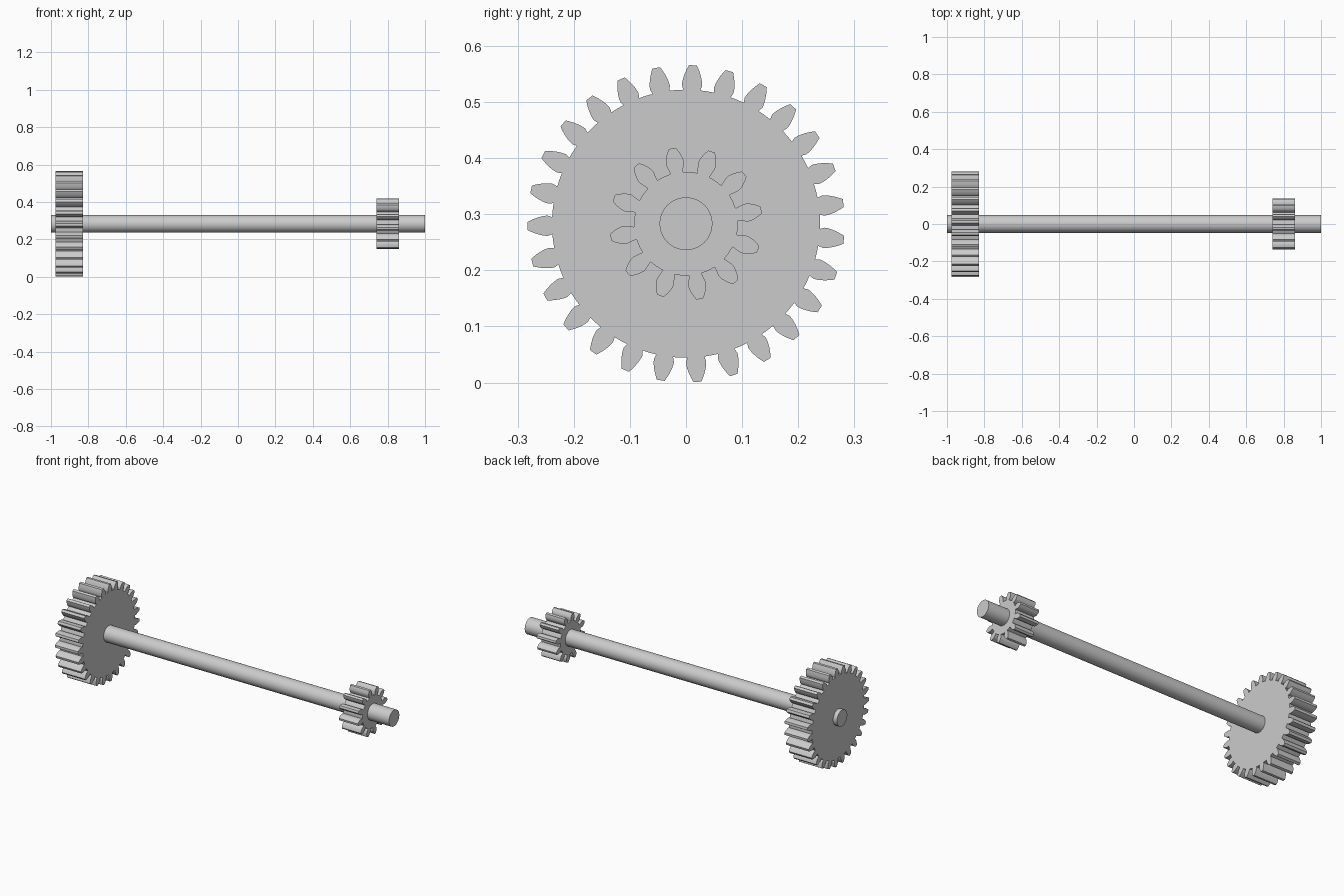
import bpy, bmesh, math

if "Cube" in bpy.data.objects:
    bpy.data.objects.remove(bpy.data.objects["Cube"])

AXIS_Z = 0.283
MODULE = 0.0195

steel = bpy.data.materials.new("steel grey")
steel.diffuse_color = (0.6, 0.6, 0.6, 1)
steel.use_nodes = True
steel.node_tree.nodes["Principled BSDF"].inputs["Base Color"].default_value = steel.diffuse_color


def extrude_outline(name, outline, x0, x1):
    """Extrude a list of (radius, angle from +z towards +y) along x."""
    bm = bmesh.new()
    verts = [bm.verts.new((x0, r * math.sin(a), AXIS_Z + r * math.cos(a)))
             for r, a in outline]
    face = bm.faces.new(verts)
    new = bmesh.ops.extrude_face_region(bm, geom=[face])["geom"]
    bmesh.ops.translate(bm, vec=(x1 - x0, 0, 0),
                        verts=[v for v in new if isinstance(v, bmesh.types.BMVert)])
    bmesh.ops.recalc_face_normals(bm, faces=bm.faces)
    mesh = bpy.data.meshes.new(name)
    bm.to_mesh(mesh)
    bm.free()
    mesh.materials.append(steel)
    ob = bpy.data.objects.new(name, mesh)
    bpy.context.collection.objects.link(ob)
    bpy.context.view_layer.objects.active = ob
    ob.select_set(True)
    bpy.ops.object.shade_smooth_by_angle(angle=math.radians(25))
    ob.select_set(False)
    return ob


def gear_outline(teeth, turn, root_half):
    """Involute teeth, 20 degree pressure angle, slightly undercut roots."""
    pitch = MODULE * teeth / 2
    tip, root = pitch + MODULE, pitch - 1.25 * MODULE
    base = pitch * math.cos(math.radians(20))
    inv = lambda t: math.tan(t) - t
    flank = [(root, root_half / root)]
    steps = 6
    for i in range(steps + 1):
        r = base + (tip - base) * i / steps
        t = math.acos(min(1, base / r))
        half = math.pi / (2 * teeth) + inv(math.radians(20)) - inv(t)
        flank.append((r, half))
    tooth = [(r, -a) for r, a in flank] + [(r, a) for r, a in reversed(flank)]
    # root points along the gap keep the valley round
    outline = []
    for k in range(teeth):
        centre = turn + k * math.tau / teeth
        outline += [(r, centre + a) for r, a in tooth]
        outline.append((root, centre + math.pi / teeth))
    return outline


# shaft
extrude_outline("shaft", [(0.047, math.tau * i / 64) for i in range(64)], -1.0, 1.0)

# large wheel at the left end, pinion at the right end
extrude_outline("large_gear", gear_outline(27, math.radians(2.5), 0.0152), -0.975, -0.828)
extrude_outline("small_gear", gear_outline(12, math.radians(19.6), 0.0112), 0.74, 0.862)
